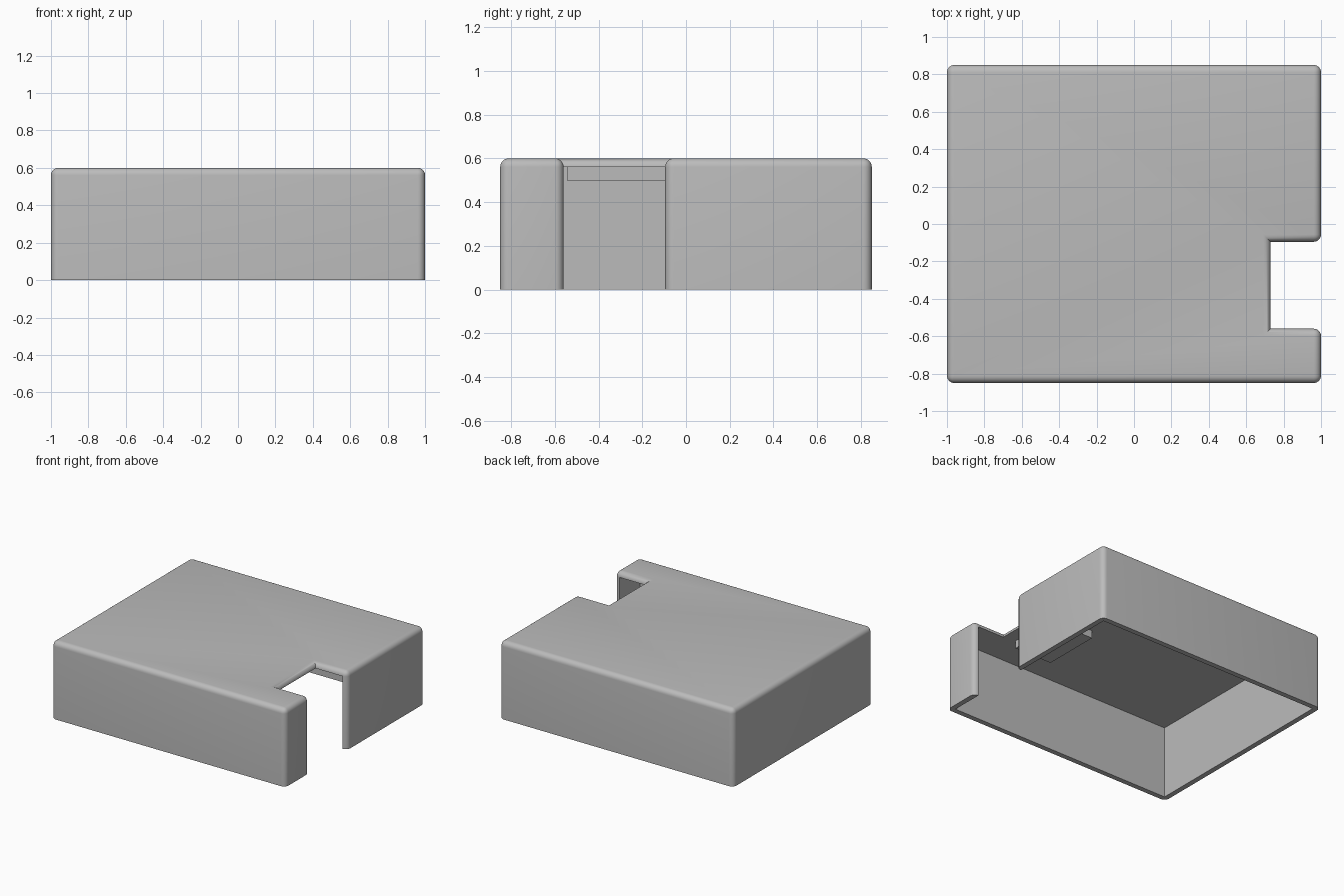
import bpy
import bmesh
from mathutils import Vector

cube = bpy.data.objects.get("Cube")
if cube:
    bpy.data.objects.remove(cube, do_unlink=True)

HX, HY, TOP = 1.0, 0.85, 0.6
WALL, ROUND = 0.04, 0.039
NOTCH_X, NOTCH_Y0, NOTCH_Y1 = 0.73, -0.56, -0.095

grey = bpy.data.materials.new("light_grey")
grey.use_nodes = True
colour = (0.5, 0.5, 0.5, 1)
grey.diffuse_color = colour
grey.node_tree.nodes["Principled BSDF"].inputs["Base Color"].default_value = colour


def add_object(name, bm):
    bmesh.ops.recalc_face_normals(bm, faces=bm.faces)
    mesh = bpy.data.meshes.new(name)
    bm.to_mesh(mesh)
    bm.free()
    mesh.materials.append(grey)
    obj = bpy.data.objects.new(name, mesh)
    bpy.context.collection.objects.link(obj)
    return obj


def add_box(name, low, high):
    bm = bmesh.new()
    bmesh.ops.create_cube(bm, size=1)
    low, high = Vector(low), Vector(high)
    for v in bm.verts:
        v.co = (low + high) / 2 + v.co * (high - low)
    return add_object(name, bm)


# Outer body: notched outline pulled up
outline = [(-HX, -HY), (HX, -HY), (HX, NOTCH_Y0), (NOTCH_X, NOTCH_Y0),
           (NOTCH_X, NOTCH_Y1), (HX, NOTCH_Y1), (HX, HY), (-HX, HY)]
bm = bmesh.new()
base = bm.faces.new([bm.verts.new((x, y, 0)) for x, y in outline])
lid = bmesh.ops.extrude_face_region(bm, geom=[base], use_keep_orig=True)
bmesh.ops.translate(bm, vec=(0, 0, TOP),
                    verts=[g for g in lid["geom"] if isinstance(g, bmesh.types.BMVert)])
bmesh.ops.recalc_face_normals(bm, faces=bm.faces)


# Round the top rim and the outward upright corners
def is_rounded(edge):
    a, b = (v.co for v in edge.verts)
    if abs(a.z - b.z) < 0.01:
        return a.z > 0.1
    return abs(a.x - NOTCH_X) > 0.01


bmesh.ops.bevel(bm, geom=[e for e in bm.edges if is_rounded(e)], offset=ROUND,
                offset_type='OFFSET', segments=6, profile=0.5, affect='EDGES',
                clamp_overlap=True)
shell = add_object("cover_shell", bm)

# Hollow the inside from below
cavity = add_box("cavity_cutter", (WALL - HX, WALL - HY, -0.1),
                 (HX - WALL, HY - WALL, TOP - WALL))
cavity.hide_render = True
cavity.hide_viewport = True
cut = shell.modifiers.new("hollow", 'BOOLEAN')
cut.operation = 'DIFFERENCE'
cut.solver = 'EXACT'
cut.object = cavity
bpy.context.view_layer.objects.active = shell
shell.select_set(True)
bpy.ops.object.modifier_apply(modifier=cut.name)
bpy.data.objects.remove(cavity, do_unlink=True)
bpy.ops.object.shade_smooth_by_angle(angle=0.6)

# Raised pad under the ceiling beside the notch
add_box("ceiling_pad", (0.31, -0.545, 0.5), (0.63, -0.09, TOP - WALL))
